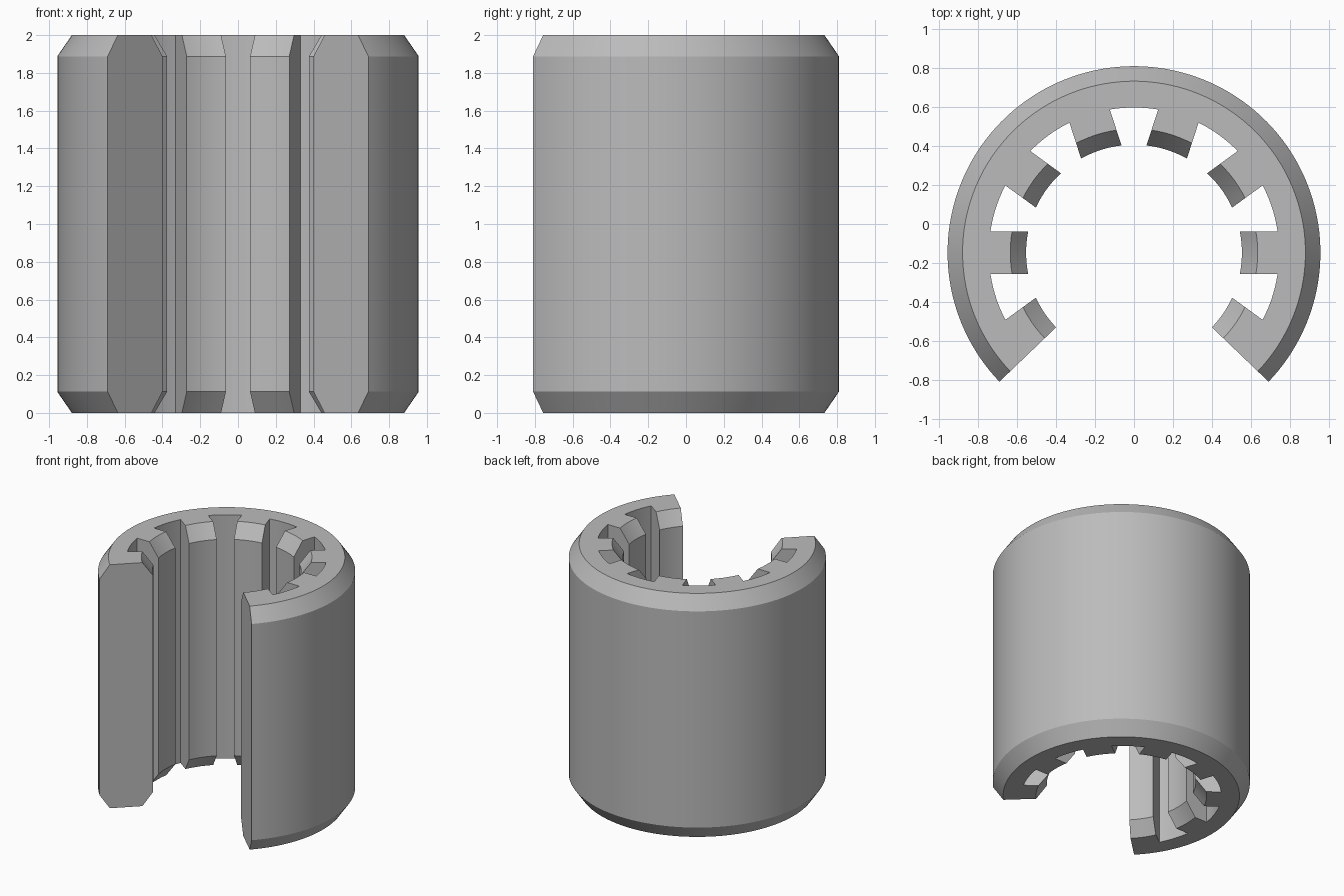
import bpy, bmesh
from math import radians, asin, sin, cos

cube = bpy.data.objects.get("Cube")
if cube:
    bpy.data.objects.remove(cube, do_unlink=True)

HEIGHT, CHAMFER = 2.0, 0.112
R_OUT, R_OUT_END = 0.957, 0.88        # outer wall, chamfered rim
R_GROOVE = 0.745                      # groove floor
R_RIB, R_RIB_END = 0.554, 0.635       # rib face, chamfered rim
HALF_RIB = 0.109
CUT = radians(-43.8)                  # radial face of the front opening
CENTRE_Y = -0.147
STEPS = 7

# Cross-sections as (radius, height) loops
LOW, HIGH = CHAMFER, HEIGHT - CHAMFER
OUTER = [(R_GROOVE, 0), (R_OUT_END, 0), (R_OUT, LOW), (R_OUT, HIGH),
         (R_OUT_END, HEIGHT), (R_GROOVE, HEIGHT)]
RIB = [(R_RIB_END, HEIGHT), (R_RIB, HIGH), (R_RIB, LOW), (R_RIB_END, 0)]


def rib_edge(centre, side):
    """Angle of a parallel-sided rib flank at each radius."""
    return lambda r: radians(centre) + side * asin(HALF_RIB / min(r, R_GROOVE))


# Boundaries around the ring: ribs and grooves alternate
bounds = [lambda r: CUT, rib_edge(-36, 1)]
for i in range(6):
    bounds += [rib_edge(36 * i, -1), rib_edge(36 * i, 1)]
bounds += [rib_edge(216, -1), lambda r: radians(180) - CUT]

bm = bmesh.new()


def column(section, start, end, t):
    verts = []
    for r, z in section:
        a = start(r) * (1 - t) + end(r) * t
        verts.append(bm.verts.new((r * cos(a), r * sin(a) + CENTRE_Y, z)))
    return verts


# Sweep each rib or groove sector
for s, (start, end) in enumerate(zip(bounds, bounds[1:])):
    is_rib = s % 2 == 0
    section = OUTER + RIB if is_rib else OUTER
    cols = [column(section, start, end, k / STEPS) for k in range(STEPS + 1)]
    n = len(section)
    for a, b in zip(cols, cols[1:]):
        for k in range(n):
            j = (k + 1) % n
            bm.faces.new((a[k], b[k], b[j], a[j]))
    # Flanks of the rib, or the whole cut face at the opening
    if is_rib:
        for col, cut in ((cols[0], s == 0), (cols[-1], s == len(bounds) - 2)):
            bm.faces.new(col if cut else [col[0]] + col[5:])

bmesh.ops.remove_doubles(bm, verts=bm.verts, dist=0.0001)
bmesh.ops.recalc_face_normals(bm, faces=bm.faces)

mesh = bpy.data.meshes.new("split_ribbed_sleeve")
bm.to_mesh(mesh)
bm.free()
sleeve = bpy.data.objects.new("split_ribbed_sleeve", mesh)
bpy.context.collection.objects.link(sleeve)

# Plain grey
grey = bpy.data.materials.new("plain_grey")
grey.use_nodes = True
colour = (0.5, 0.5, 0.5, 1)
grey.diffuse_color = colour
grey.node_tree.nodes["Principled BSDF"].inputs["Base Color"].default_value = colour
mesh.materials.append(grey)

bpy.ops.object.select_all(action='DESELECT')
sleeve.select_set(True)
bpy.context.view_layer.objects.active = sleeve
bpy.ops.object.shade_smooth_by_angle(angle=radians(20))
